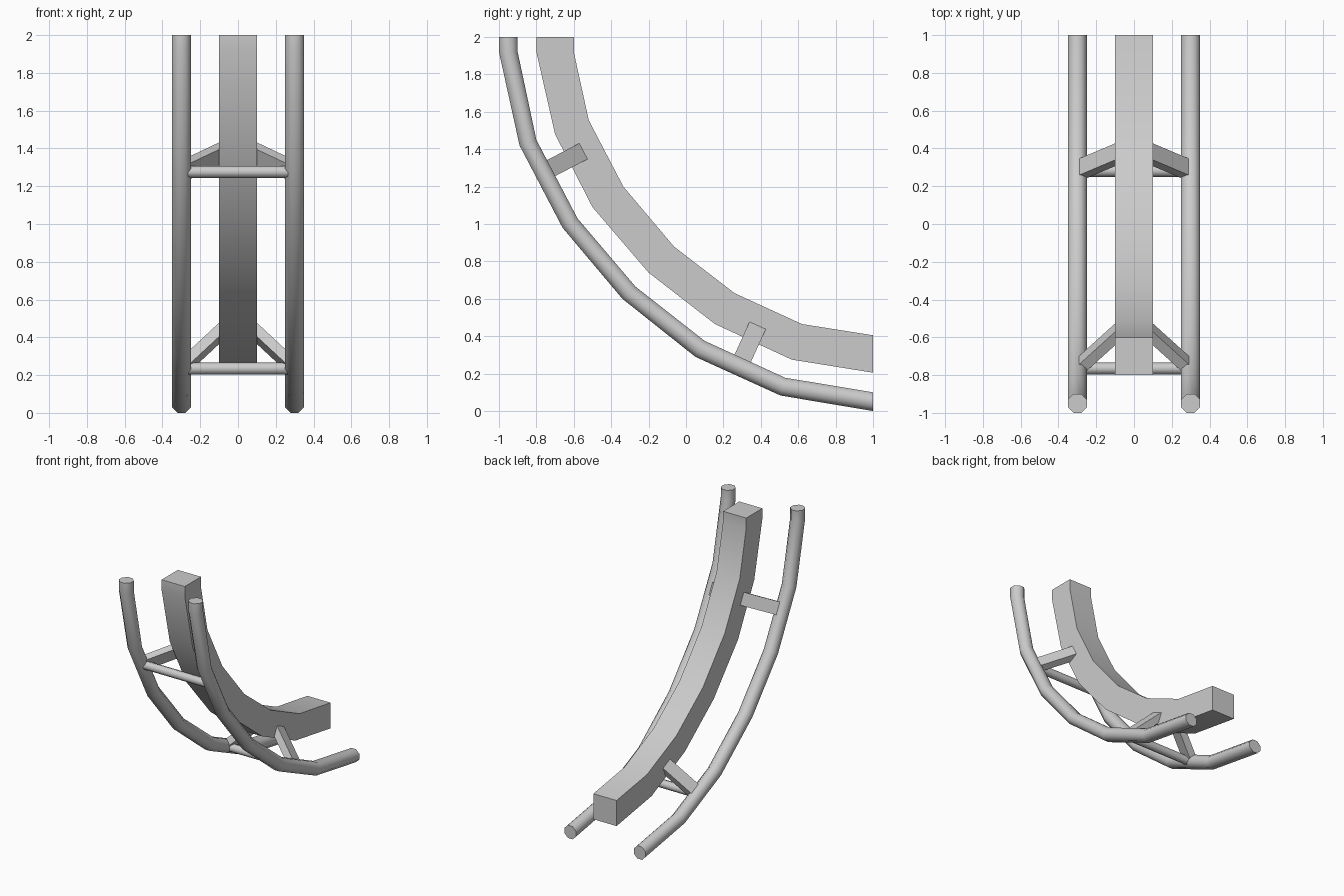
import bpy, bmesh, math
from mathutils import Vector

if "Cube" in bpy.data.objects:
    bpy.data.objects.remove(bpy.data.objects["Cube"])


def finish(name, bm):
    bmesh.ops.recalc_face_normals(bm, faces=bm.faces[:])
    me = bpy.data.meshes.new(name)
    bm.to_mesh(me)
    bm.free()
    ob = bpy.data.objects.new(name, me)
    bpy.context.collection.objects.link(ob)
    bpy.ops.object.select_all(action='DESELECT')
    ob.select_set(True)
    bpy.context.view_layer.objects.active = ob
    bpy.ops.object.shade_smooth_by_angle(angle=math.radians(50))
    return ob


def sweep(name, stations, section, x=0.0):
    """Sweep a section (x offset, -1..1 across) through (outer, inner) side-view stations."""
    bm = bmesh.new()
    rings = []
    for outer, inner in stations:
        o, i = Vector(outer), Vector(inner)
        mid, half = (o + i) / 2, (i - o) / 2
        pts = [(u, mid + half * v) for u, v in section]
        rings.append([bm.verts.new((x + u, p.x, p.y)) for u, p in pts])
    n = len(section)
    for a, b in zip(rings, rings[1:]):
        for k in range(n):
            bm.faces.new((a[k], a[(k + 1) % n], b[(k + 1) % n], b[k]))
    bm.faces.new(rings[0])
    bm.faces.new(rings[-1])
    return finish(name, bm)


def bar(name, a, b, section, side, up):
    """Straight bar from a to b with a section in the side/up directions."""
    bm = bmesh.new()
    rings = [[bm.verts.new(p + side * u + up * v) for u, v in section] for p in (a, b)]
    n = len(section)
    for k in range(n):
        bm.faces.new((rings[0][k], rings[0][(k + 1) % n], rings[1][(k + 1) % n], rings[1][k]))
    bm.faces.new(rings[0])
    bm.faces.new(rings[1])
    return finish(name, bm)


def octagon(ru, rv):
    r = 1 / math.cos(math.pi / 8)
    angs = [math.pi / 8 + k * math.pi / 4 for k in range(8)]
    return [(ru * r * math.cos(a), rv * r * math.sin(a)) for a in angs]


def rect(w, h):
    return [(-w, -h), (w, -h), (w, h), (-w, h)]


# Side-view stations: (outer y, z), (inner y, z)
rail_path = [((-1, 2), (-.9, 2)), ((-1, 1.92), (-.9, 1.92)),
             ((-.89, 1.42), (-.80, 1.45)), ((-.66, .98), (-.58, 1.03)),
             ((-.34, .60), (-.27, .665)), ((.05, .29), (.10, .375)),
             ((.505, .083), (.53, .178)), ((1, 0), (1, .1))]
beam_path = [((-.8, 2), (-.6, 2)), ((-.8, 1.92), (-.6, 1.92)),
             ((-.70, 1.48), (-.52, 1.555)), ((-.5, 1.09), (-.335, 1.20)),
             ((-.2, .74), (-.065, .88)), ((.155, .465), (.26, .63)),
             ((.565, .275), (.62, .465)), ((1, .205), (1, .405))]

# Curved rails and central spine
sweep("left_rail", rail_path, octagon(.05, 1), -.3)
sweep("right_rail", rail_path, octagon(.05, 1), .3)
sweep("spine_beam", beam_path, rect(.1, 1))

# Cross ties and diagonal struts: rail point and inward normal in side view
X = Vector((1, 0, 0))
for level, base, normal in (("upper", (-.765, 1.276), (.886, .464)),
                            ("lower", (.282, .235), (.414, .91))):
    p = Vector((0, *base))
    n = Vector((0, *normal)).normalized()
    t = X.cross(n)
    bar(level + "_cross_tie", p - X * .3, p + X * .3, octagon(.03, .03), t, n)
    for side, s in (("left", -1), ("right", 1)):
        a = p + X * .3 * s
        b = p + X * .06 * s + n * .245
        up = (b - a).normalized().cross(t)
        bar(f"{level}_{side}_strut", a, b, rect(.048, .028), t, up)
